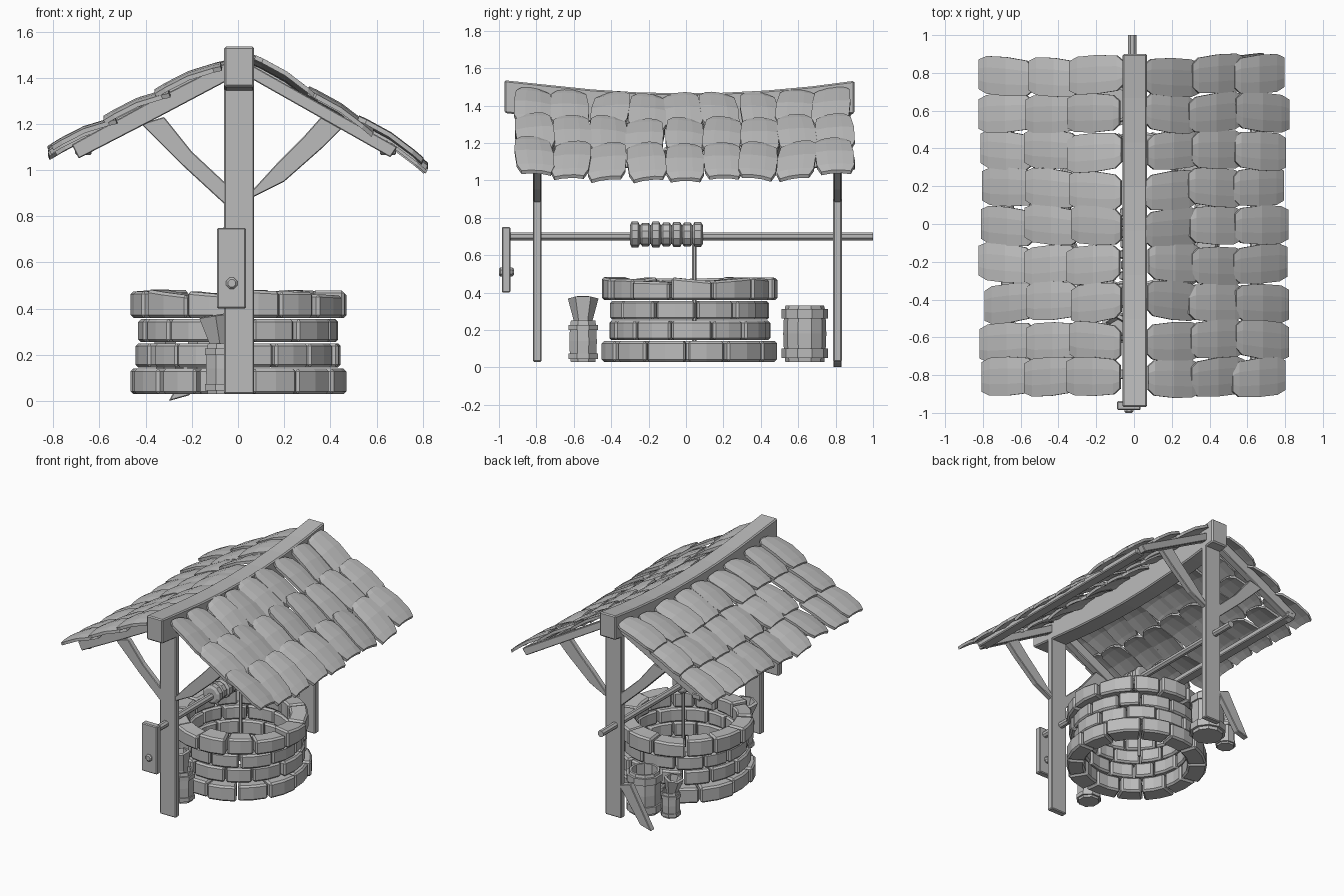
import bpy, bmesh, math, random
from mathutils import Vector, Matrix

random.seed(4)
cube = bpy.data.objects.get("Cube")
if cube:
    bpy.data.objects.remove(cube, do_unlink=True)

grey = bpy.data.materials.new("plain_grey")
grey.use_nodes = True
tone = (0.5, 0.5, 0.5, 1)
grey.diffuse_color = tone
grey.node_tree.nodes["Principled BSDF"].inputs["Base Color"].default_value = tone


def jit(a):
    return random.uniform(-a, a)


def loft(bm, rings, closed=True):
    """Skin a row of equal rings with quads and cap the ends."""
    rows = [[bm.verts.new(p) for p in ring] for ring in rings]
    n = len(rows[0])
    for a, b in zip(rows, rows[1:]):
        for i in range(n):
            j = (i + 1) % n
            bm.faces.new((a[i], a[j], b[j], b[i]))
    if closed:
        bm.faces.new(rows[0][::-1])
        bm.faces.new(rows[-1])


def finish(name, bm, bevel=0):
    bmesh.ops.recalc_face_normals(bm, faces=bm.faces)
    mesh = bpy.data.meshes.new(name)
    bm.to_mesh(mesh)
    bm.free()
    mesh.materials.append(grey)
    obj = bpy.data.objects.new(name, mesh)
    bpy.context.collection.objects.link(obj)
    if bevel:
        mod = obj.modifiers.new("worn_edges", 'BEVEL')
        mod.width = bevel
        mod.segments = 1
        mod.limit_method = 'ANGLE'
    return obj


def box(name, lo, hi, bevel=0.006):
    bm = bmesh.new()
    loft(bm, [[(x, y, z) for x, y in ((lo[0], lo[1]), (hi[0], lo[1]),
                                     (hi[0], hi[1]), (lo[0], hi[1]))]
              for z in (lo[2], hi[2])])
    return finish(name, bm, bevel)


def board(name, stations, thick, bevel=0.004):
    """Plank across the front plane: stations are (x, y, z low, x, z high)."""
    bm = bmesh.new()
    h = thick / 2
    loft(bm, [[(x, y - h, z), (x, y + h, z), (x2, y + h, z2), (x2, y - h, z2)]
              for x, y, z, x2, z2 in stations])
    return finish(name, bm, bevel)


def lathe(name, profile, sides, matrix):
    """Turn (radius, height) points about z, then place with a matrix."""
    bm = bmesh.new()
    loft(bm, [[matrix @ Vector((r * math.cos(t), r * math.sin(t), z))
               for t in (math.tau * (i + 0.5) / sides for i in range(sides))]
              for r, z in profile])
    return finish(name, bm)


def along_y(x, z):
    return Matrix.Translation((x, 0, z)) @ Matrix.Rotation(-math.pi / 2, 4, 'X')


# Stone ring: four courses of bevelled bricks
CY = 0.02
courses = ((0.03, 0.14, 0.47, 0.0), (0.145, 0.25, 0.435, 0.5),
           (0.255, 0.355, 0.435, 0.1), (0.36, 0.47, 0.46, 0.6))
COUNT = 13
for level, (z0, z1, radius, shift) in enumerate(courses):
    bm = bmesh.new()
    step = math.tau / COUNT
    cuts = [(i + shift + jit(0.14)) * step for i in range(COUNT)]
    cuts.append(cuts[0] + math.tau)
    for a0, a1 in zip(cuts, cuts[1:]):
        ro = radius + jit(0.012)
        ri = 0.34 + jit(0.01)
        lift = [jit(0.014) if level == 3 else 0 for _ in range(2)]
        rings = []
        for k in range(3):
            t = a0 + 0.012 + (a1 - a0 - 0.024) * k / 2
            top = z1 + lift[0] + (lift[1] - lift[0]) * k / 2
            rings.append([(r * math.cos(t), CY + r * math.sin(t), z)
                          for r, z in ((ri, z0), (ro, z0), (ro, top), (ri, top))])
        loft(bm, rings)
    finish("stone_course_%d" % (level + 1), bm, 0.012)

# Posts
PX0, PX1 = -0.06, 0.07
for name, y in (("front", -0.795), ("back", 0.81)):
    box(name + "_post", (PX0, y - 0.023, 0.03), (PX1, y + 0.023, 1.38))
    # Curved braces and rafters on each post
    board(name + "_right_brace", [(-0.05, y, 0.845, -0.05, 0.94),
          (-0.24, y, 1.02, -0.2, 1.08), (-0.42, y, 1.2, -0.32, 1.23)], 0.04)
    board(name + "_left_brace", [(0.06, y, 0.88, 0.06, 0.91),
          (0.2, y, 0.95, 0.17, 1.03), (0.37, y, 1.1, 0.28, 1.14),
          (0.46, y, 1.19, 0.36, 1.23)], 0.04)
    board(name + "_right_rafter", [(-0.04, y, 1.39, -0.04, 1.47),
          (-0.38, y, 1.21, -0.41, 1.28), (-0.69, y, 1.05, -0.72, 1.11)], 0.05)
    skew = 0.07 if name == "back" else 0
    board(name + "_left_rafter", [(0.05, y, 1.4, 0.05, 1.46),
          (0.66, y + skew, 1.055, 0.69, 1.1)], 0.05)


# Sagging ridge beam
def sag(y, depth):
    return -depth * max(0, 1 - (y / 0.92) ** 2)


bm = bmesh.new()
rings = []
for i in range(9):
    y = -0.97 + 1.87 * i / 8
    d = sag(y, 0.07)
    rings.append([(x, y, z + d) for x, z in
                  ((PX0, 1.36), (PX1, 1.36), (PX1, 1.535), (PX0, 1.535))])
loft(bm, rings)
finish("ridge_beam", bm, 0.008)

# Eave beams under the shingles
for name, x in (("right", -0.67), ("left", 0.65)):
    box(name + "_eave_beam", (x - 0.035, -0.8, 1.065), (x + 0.035, 0.84, 1.105))

# Roof shingles: three rows of nine on each slope
SHAPE = ((0, 0.062), (0.12, 0.093), (0.5, 0.103), (0.85, 0.1), (1, 0.078))
for name, side, top, slope in (("right", -1, 1.47, 0.52), ("left", 1, 1.485, 0.575)):
    bm = bmesh.new()
    for row in range(3):
        for col in range(9):
            yc = -0.815 + col * 0.2 + jit(0.012)
            x0 = 0.07 + 0.232 * row + jit(0.012)
            length = 0.275 + jit(0.012)
            turn, roll = jit(0.03), jit(0.012)
            rings = []
            for t, half in SHAPE:
                x = x0 + length * t
                tilt = 0.03 * t if side < 0 else 0.022 * (0.6 - t)
                z = top - slope * (x - 0.07) + tilt + 0.018 * math.sin(math.pi * t)
                z += sag(yc, 0.04)
                y = yc + turn * (t - 0.5)
                upper = [(side * x, y + half * k, z + 0.012 * (1 - abs(k)) + roll * k)
                         for k in (-1, -0.4, 0.4, 1)]
                lower = [(px - side * 0.008, py, pz - 0.018)
                         for px, py, pz in reversed(upper)]
                rings.append(upper + lower)
            loft(bm, rings)
    finish(name + "_roof_shingles", bm)

# Axle, rope and crank
lathe("axle", ((0.024, -0.96), (0.024, 1.0)), 8, along_y(-0.01, 0.7))
coil = []
for i in range(7):
    y = -0.3 + i * 0.056
    r = 0.068 + jit(0.005)
    coil += [(0.05, y), (r, y + 0.01), (r, y + 0.044), (0.05, y + 0.054)]
lathe("rope_coil", coil, 10, along_y(-0.01, 0.71))
lathe("hanging_rope", ((0.012, 0.1), (0.012, 0.68)), 6,
      Matrix.Translation((-0.01, 0.045, 0)))
box("crank_arm", (-0.09, -0.985, 0.4), (0.035, -0.938, 0.75))
lathe("crank_knob", ((0.018, -1.0), (0.026, -0.992), (0.026, -0.93), (0.018, -0.92)),
      8, along_y(-0.027, 0.51))


# Barrel and buckets, each with two hoops and a hollow top
def tub(name, r, h, hoop, sides, matrix):
    g = r * 1.11
    a, b = h * 0.07, h * 0.77
    lathe(name, ((r * 0.93, 0), (r * 0.95, a), (g, a), (g, a + hoop), (r, a + hoop),
                 (r * 1.03, h * 0.5), (r, b), (g, b), (g, b + hoop),
                 (r * 0.96, b + hoop), (r * 0.92, h), (r * 0.78, h),
                 (r * 0.78, h * 0.7)), sides, matrix)


tub("barrel", 0.112, 0.3, 0.05, 10, Matrix.Translation((-0.11, 0.635, 0.03)))
for name, spot, size in (("front_bucket", (-0.065, -0.55, 0.03), 1),
                         ("back_bucket", (-0.296, 0.6, 0.03), 0.82)):
    place = Matrix.Translation(spot) @ Matrix.Scale(size, 4)
    tub(name, 0.077, 0.22, 0.028, 8, place)
    # Flared scoop leaning in the bucket
    lean = place @ Matrix.Translation((-0.005, 0, 0.16)) @ Matrix.Rotation(-0.15, 4, 'Y')
    lathe(name + "_scoop", ((0.045, 0), (0.05, 0.06), (0.082, 0.18), (0.06, 0.185),
                            (0.045, 0.1)), 6, lean)

# Loose plank leaning on the back post
board("leaning_plank", [(-0.3, 0.81, 0.0, -0.21, 0.025),
                        (-0.13, 0.81, 0.3, -0.04, 0.27)], 0.045)
